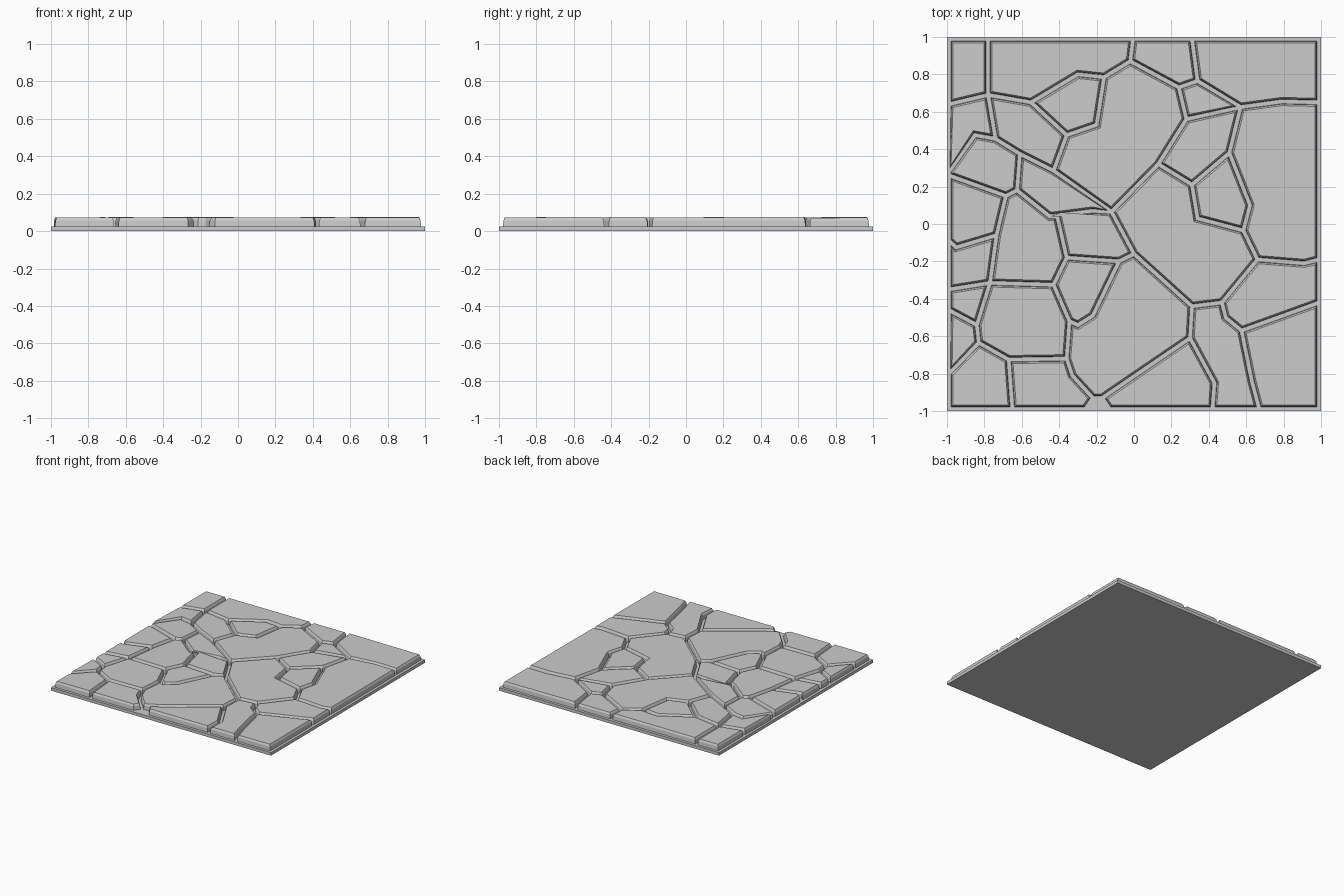
import bpy, random
from mathutils import Vector
from mathutils.geometry import delaunay_2d_cdt

if "Cube" in bpy.data.objects:
    bpy.data.objects.remove(bpy.data.objects["Cube"])

random.seed(4)
EDGE = 0.99          # outer limit of the paving on the base
points, edges = [], []


def point_id(p):
    p = tuple(max(-EDGE, min(EDGE, c)) for c in p)
    if p not in points:
        points.append(p)
    return points.index(p)


def crack(*path):
    """Add one joint line between stones."""
    ids = [point_id(p) for p in path]
    edges.extend(zip(ids, ids[1:]))


def make_object(name, verts, faces):
    mesh = bpy.data.meshes.new(name)
    mesh.from_pydata(verts, [], faces)
    mesh.update()
    obj = bpy.data.objects.new(name, mesh)
    bpy.context.collection.objects.link(obj)
    return obj


def inset(poly, d):
    """Mitred inward offset of a counter-clockwise outline."""
    out = []
    for i, p in enumerate(poly):
        e0 = (p - poly[i - 1]).normalized()
        e1 = (poly[(i + 1) % len(poly)] - p).normalized()
        n0, n1 = Vector((-e0.y, e0.x)), Vector((-e1.y, e1.x))
        out.append(p + (n0 + n1) * (d / max(0.35, 1 + n0.dot(n1))))
    return out


def stone(name, poly):
    """Stone with near-vertical wall, chamfered rim and slightly tilted top."""
    n = len(poly)
    centre = sum(poly, Vector((0, 0))) / n
    tilt = Vector((random.uniform(-.006, .006), random.uniform(-.006, .006)))
    verts = []
    for d, z, k in ((.011, .02, 0), (.014, .057, 0), (.022, .073, 1)):
        for p in inset(poly, d):
            verts.append((p.x, p.y, z + k * tilt.dot(p - centre)))
    faces = [tuple(reversed(range(n))), tuple(range(2 * n, 3 * n))]
    for r in (0, n):
        for i in range(n):
            j = (i + 1) % n
            faces.append((r + i, r + j, r + n + j, r + n + i))
    make_object(name, verts, faces)


# Outer border
crack((-1, -1), (1, -1), (1, 1), (-1, 1), (-1, -1))

# Joints, upper left
crack((-1, .64), (-.78, .69), (-.55, .65), (-.30, .80), (-.16, .785), (-.02, .87), (-.005, 1))
crack((-.78, 1), (-.78, .69))
crack((-.55, .65), (-.36, .475), (-.2, .53), (-.16, .785))
crack((-.78, .69), (-.74, .455), (-.61, .375), (-.43, .285), (-.12, .065))
crack((-.36, .475), (-.43, .285))
crack((-.74, .455), (-.85, .475), (-1, .28))
crack((-.61, .375), (-.625, .18), (-.45, .04), (-.22, .07), (-.12, .065))

# Joints, upper right
crack((-.02, .87), (.24, .73), (.34, .765), (.57, .625), (.79, .655), (1, .65))
crack((.31, 1), (.34, .765))
crack((.24, .73), (.28, .56), (.57, .625), (.51, .38), (.62, .10), (.585, -.035))
crack((.28, .56), (.13, .32), (-.12, .065))
crack((.13, .32), (.31, .21), (.51, .38))
crack((.31, .21), (.34, .03), (.585, -.035), (.66, -.19), (.91, -.21), (1, -.19))

# Joints, lower right
crack((.66, -.19), (.47, -.42), (.31, -.44), (0, -.16), (-.12, .065))
crack((.47, -.42), (.49, -.5), (.575, -.57), (1, -.42))
crack((.575, -.57), (.63, -.84), (.67, -1))
crack((.31, -.44), (.3, -.61), (.43, -.85), (.42, -1))
crack((.3, -.61), (-.17, -.93))

# Joints, lower left
crack((-.625, .18), (-.685, .15), (-.735, -.06), (-.77, -.315), (-.43, -.325))
crack((-1, .26), (-.685, .15))
crack((-1, -.09), (-.95, -.125), (-.735, -.06))
crack((-.45, .04), (-.41, .04), (-.36, -.18), (-.08, -.2), (0, -.16))
crack((-.36, -.18), (-.43, -.325), (-.345, -.52), (-.36, -.72), (-.67, -.725), (-.83, -.635))
crack((-.08, -.2), (-.22, -.49), (-.3, -.54), (-.345, -.52))
crack((-1, -.35), (-.77, -.315), (-.84, -.54), (-.83, -.635), (-1, -.8))
crack((-.84, -.54), (-1, -.46))
crack((-.67, -.725), (-.65, -1))
crack((-.36, -.72), (-.33, -.81), (-.22, -.93), (-.17, -.93))
crack((-.22, -.93), (-.26, -1))
crack((-.17, -.93), (-.13, -1))

# Stones: every cell enclosed by the joints
co, _, cells, *_ = delaunay_2d_cdt([Vector(p) for p in points], edges, [], 3, 1e-5)
count = 0
for cell in cells:
    poly = [Vector(co[i]) for i in cell]
    area = sum(a.x * b.y - a.y * b.x for a, b in zip(poly, poly[1:] + poly[:1])) / 2
    if area < 0:
        poly.reverse()
    if abs(area) > .012:      # the small notch at the front stays empty
        count += 1
        stone("stone_%02d" % count, poly)

# Base slab
bpy.ops.mesh.primitive_cube_add(size=1, location=(0, 0, .0125))
base = bpy.context.object
base.name = "base_slab"
base.scale = (2, 2, .025)
